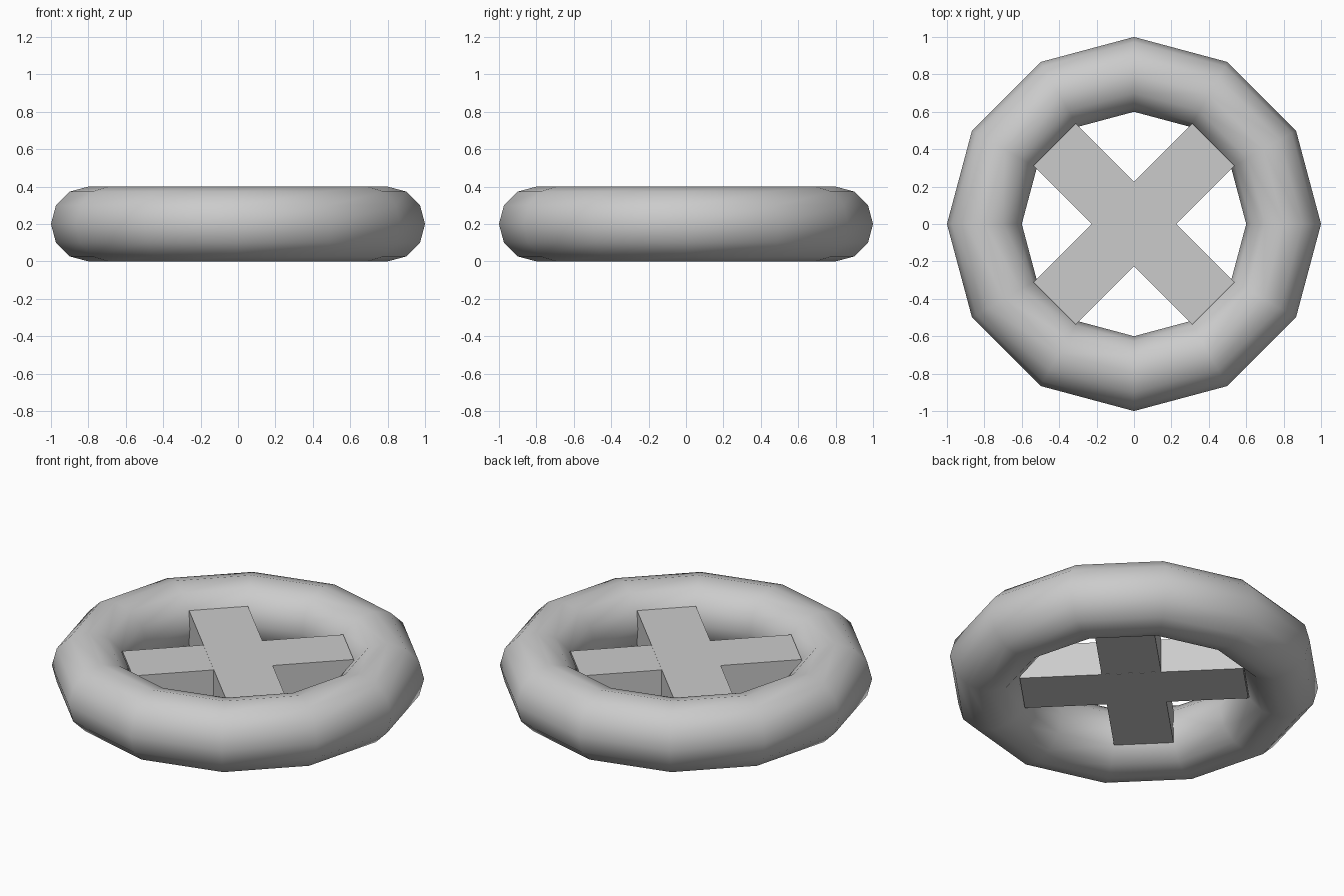
import bpy
import math

if "Cube" in bpy.data.objects:
    bpy.data.objects.remove(bpy.data.objects["Cube"])

# Ring: low-segment torus, smooth shaded
bpy.ops.mesh.primitive_torus_add(major_radius=0.8, minor_radius=0.2,
                                 major_segments=12, minor_segments=12,
                                 location=(0, 0, 0.2))
ring = bpy.context.object
ring.name = "ring"
bpy.ops.object.shade_smooth()


def bar(name, angle, height):
    bpy.ops.mesh.primitive_cube_add(size=1, location=(0, 0, 0.2),
                                    rotation=(0, 0, math.radians(angle)))
    ob = bpy.context.object
    ob.name = name
    ob.scale = (1.2, 0.32, height)
    return ob


# Crossed spokes, the second a hair thinner to avoid overlapping faces
bar("upper_spoke", -45, 0.2)
bar("lower_spoke", 45, 0.198)
